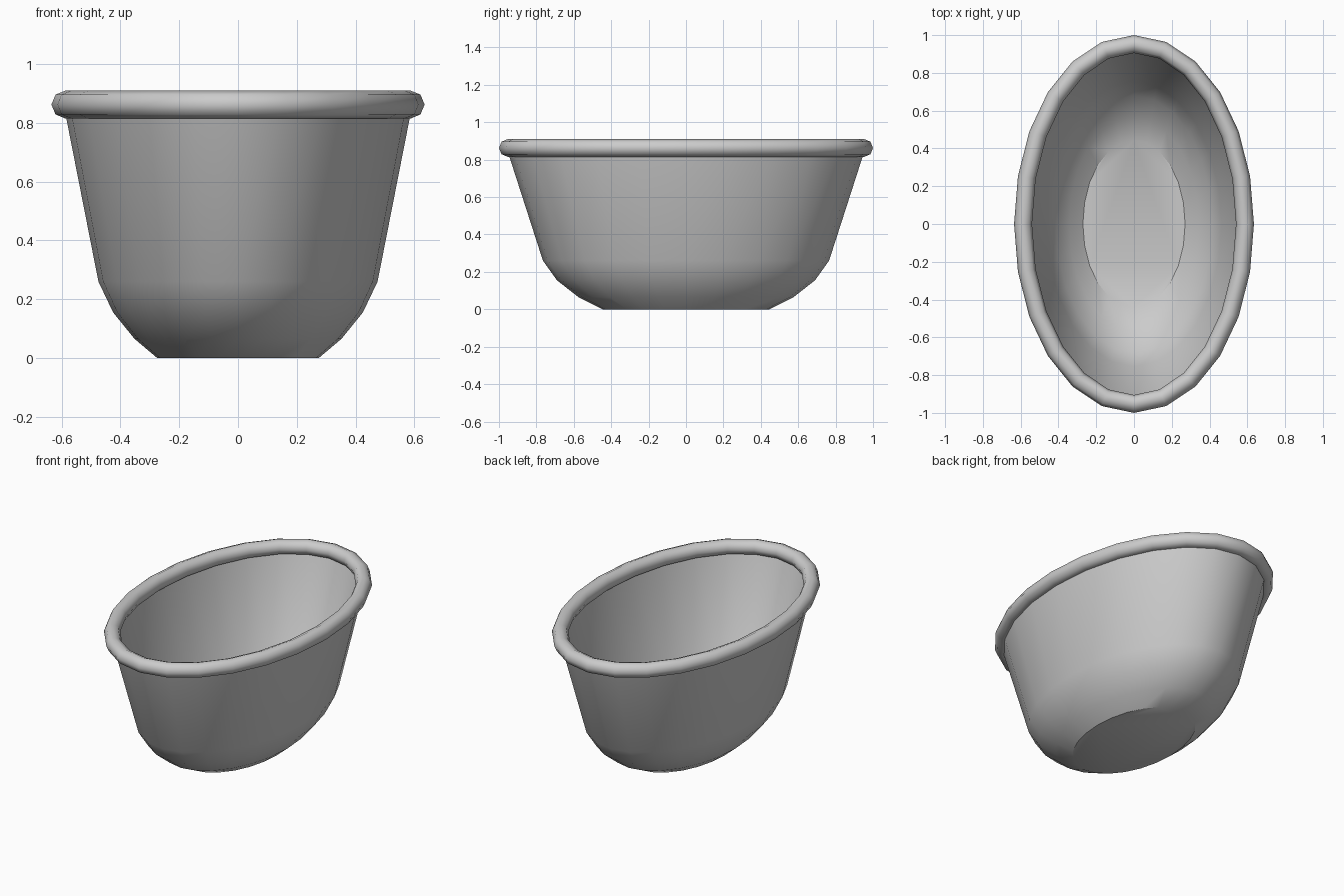
import bpy, bmesh
from math import sin, cos, pi, hypot

if "Cube" in bpy.data.objects:
    bpy.data.objects.remove(bpy.data.objects["Cube"])

SEG = 24


def loft(name, rings, closed=False):
    """Skin a stack of rings of 3D points; cap the first ring if not closed."""
    bm = bmesh.new()
    loops = [[bm.verts.new(p) for p in ring] for ring in rings]
    n = len(loops[0])
    pairs = list(zip(loops, loops[1:]))
    if closed:
        pairs.append((loops[-1], loops[0]))
    for a, b in pairs:
        for i in range(n):
            j = (i + 1) % n
            bm.faces.new((a[i], a[j], b[j], b[i]))
    if not closed:
        bm.faces.new(loops[0][::-1])
    bmesh.ops.recalc_face_normals(bm, faces=bm.faces)
    me = bpy.data.meshes.new(name)
    bm.to_mesh(me)
    bm.free()
    ob = bpy.data.objects.new(name, me)
    bpy.context.collection.objects.link(ob)
    bpy.ops.object.select_all(action='DESELECT')
    ob.select_set(True)
    bpy.context.view_layer.objects.active = ob
    return ob


angles = [2 * pi * i / SEG for i in range(SEG)]


def oval(rx, ry, z):
    return [(rx * cos(a), ry * sin(a), z) for a in angles]


# oval bowl: flat base, rounded lower edge, flared wall
profile = [(0.275, 0.445, 0), (0.352, 0.575, 0.065), (0.425, 0.69, 0.155),
           (0.475, 0.765, 0.26), (0.592, 0.957, 0.855)]
bowl = loft("bowl", [oval(*p) for p in profile])
# the open shell's normals must face outwards before thickening
if bowl.data.polygons[-1].normal.z > 0:
    bowl.data.flip_normals()
shell = bowl.modifiers.new("thickness", 'SOLIDIFY')
shell.thickness = 0.012
shell.offset = -1
bpy.ops.object.modifier_apply(modifier="thickness")
bpy.ops.object.shade_smooth_by_angle(angle=pi / 6)

# rolled rim: constant-width tube along the oval edge
RX, RY, RZ, R = 0.5875, 0.9525, 0.8625, 0.0475
rings = []
for a in angles:
    nx, ny = cos(a) / RX, sin(a) / RY
    length = hypot(nx, ny)
    nx, ny = nx / length, ny / length
    ring = []
    for k in range(8):
        t = 2 * pi * k / 8
        ring.append((RX * cos(a) + R * cos(t) * nx,
                     RY * sin(a) + R * cos(t) * ny, RZ + R * sin(t)))
    rings.append(ring)
rim = loft("rim", rings, closed=True)
bpy.ops.object.shade_smooth_by_angle(angle=pi / 3)
